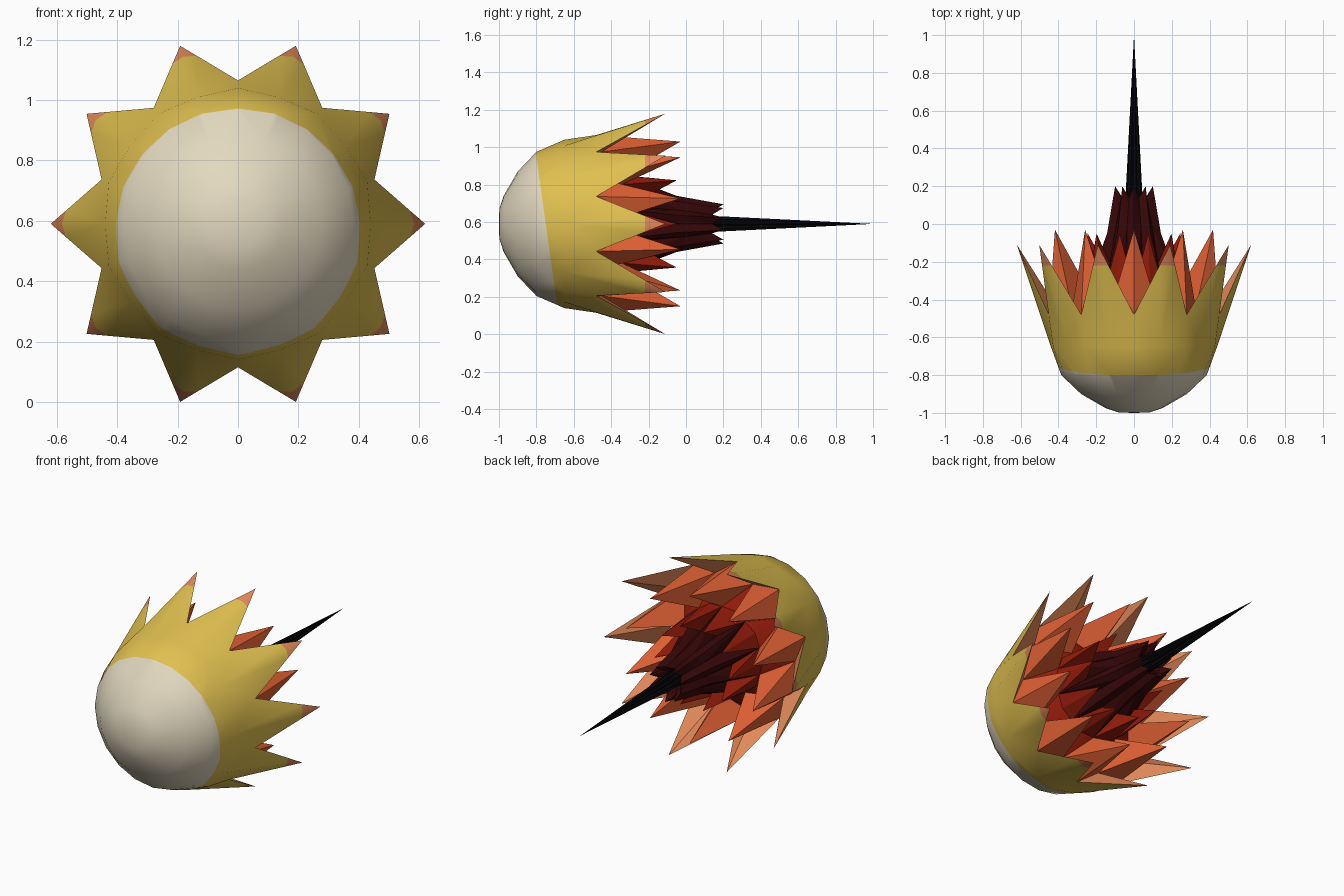
import bpy, bmesh, math
from mathutils import Vector

if "Cube" in bpy.data.objects:
    bpy.data.objects.remove(bpy.data.objects["Cube"])

CZ = 0.59      # height of the flame axis
N = 20         # ten spikes and ten valleys per ring


def mat(name, rgb):
    m = bpy.data.materials.new(name)
    m.diffuse_color = (*rgb, 1)
    m.use_nodes = True
    m.node_tree.nodes["Principled BSDF"].inputs["Base Color"].default_value = m.diffuse_color
    return m


CREAM = mat("cream", (0.76, 0.69, 0.52))
YELLOW = mat("yellow", (0.75, 0.53, 0.08))
PEACH = mat("peach", (0.76, 0.25, 0.10))
ORANGE = mat("orange", (0.76, 0.12, 0.035))
RED = mat("deep red", (0.29, 0.011, 0.003))
MAROON = mat("maroon", (0.036, 0.002, 0.002))
BLACK = mat("black", (0.002, 0.002, 0.003))


def layer(name, phase, rings, bands, angle=30, cuts=()):
    """Lofts star rings (tip y, tip r, valley y, valley r) along y.
    bands gives one material per gap between rings; cuts recolour the
    faces of a band material that lie beyond a plane."""
    mats = list(dict.fromkeys(list(bands) + [c[3] for c in cuts]))
    bm = bmesh.new()
    loops = []
    for ty, tr, vy, vr in rings:
        loop = []
        for j in range(N):
            a = math.radians(phase + j * 360 / N)
            y, r = (vy, vr) if j % 2 else (ty, tr)
            loop.append(bm.verts.new((r * math.cos(a), y, CZ + r * math.sin(a))))
        loops.append(loop)
    for k, m in enumerate(bands):
        for j in range(N):
            i = (j + 1) % N
            a0, a1, b0, b1 = loops[k][j], loops[k][i], loops[k + 1][j], loops[k + 1][i]
            tris = ((a0, b0, a1), (a1, b0, b1)) if j % 2 else ((a0, b0, b1), (a0, b1, a1))
            for t in tris:
                bm.faces.new(t).material_index = mats.index(m)
    bmesh.ops.remove_doubles(bm, verts=bm.verts[:], dist=0.0005)
    for co, no, old, new in cuts:
        co, no = Vector(co), Vector(no)
        bmesh.ops.bisect_plane(bm, geom=bm.verts[:] + bm.edges[:] + bm.faces[:],
                               plane_co=co, plane_no=no)
        for f in bm.faces:
            if f.material_index == mats.index(old) and (f.calc_center_median() - co).dot(no) > 0:
                f.material_index = mats.index(new)
    me = bpy.data.meshes.new(name)
    bm.to_mesh(me)
    bm.free()
    for m in mats:
        me.materials.append(m)
    me.shade_smooth()
    me.set_sharp_from_angle(angle=math.radians(angle))
    bpy.context.collection.objects.link(bpy.data.objects.new(name, me))


def even(y, r):
    return (y, r, y, r)


# shared roots where one layer folds into the next
R1 = (-0.48, 0.475)
R2 = (-0.45, 0.405)
R3 = (-0.34, 0.26)
R4 = (-0.22, 0.15)

# rounded head with the outer spikes: tilted cream cap, glowing tips
layer("outer_shell", 0,
      [even(-1, 0), even(-0.998, 0.08), even(-0.975, 0.15), even(-0.90, 0.28),
       even(-0.80, 0.385), (-0.65, 0.44, -0.65, 0.45),
       (-0.11, 0.62, *R1), (*R2, *R1)],
      [CREAM] * 6 + [PEACH], 40,
      [((0, -0.75, CZ), (0, 1, 0.14), CREAM, YELLOW),
       ((0, -0.22, CZ), (0, 1, 0), YELLOW, PEACH)])

# nested flame layers, each turned half a spike
layer("orange_flames", 18,
      [(*R1, *R2), (-0.03, 0.44, *R2), (*R3, *R2)], [ORANGE] * 2)
layer("red_flames", 0,
      [(*R2, *R3), (-0.34, 0.27, *R3), (-0.05, 0.245, *R3), (*R4, *R3)], [RED] * 3)
layer("maroon_flames", 18,
      [(*R3, *R4), (-0.05, 0.15, -0.02, 0.12), (0.20, 0.105, 0.14, 0.085), even(0.10, 0.045)],
      [MAROON] * 3)

# long dark trailing spike
layer("tail_spike", 0,
      [even(0.10, 0.046), (0.20, 0.042, 0.20, 0.030), even(1.0, 0)], [BLACK] * 2, 20)
